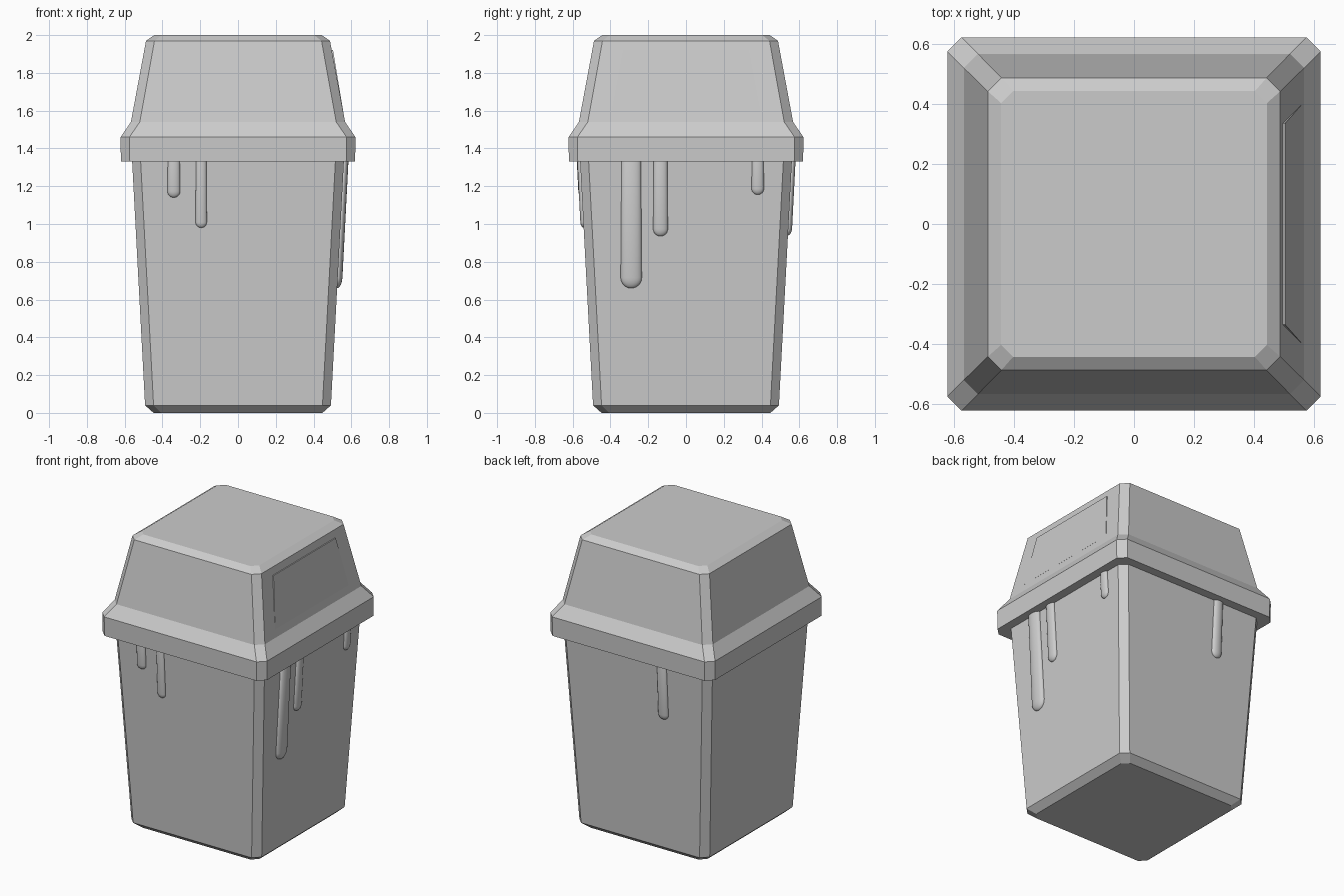
import bpy, bmesh, math
from mathutils import Matrix, Vector

if "Cube" in bpy.data.objects:
    bpy.data.objects.remove(bpy.data.objects["Cube"])


def finish(name, bm):
    bmesh.ops.recalc_face_normals(bm, faces=bm.faces[:])
    mesh = bpy.data.meshes.new(name)
    bm.to_mesh(mesh)
    bm.free()
    ob = bpy.data.objects.new(name, mesh)
    bpy.context.collection.objects.link(ob)
    return ob


def loft(name, levels):
    """Stack of squares with cut corners: (z, half width, corner cut)."""
    bm = bmesh.new()
    rings = []
    for z, h, c in levels:
        f = h - c
        pts = [(h, -f), (h, f), (f, h), (-f, h), (-h, f), (-h, -f), (-f, -h), (f, -h)]
        rings.append([bm.verts.new((x, y, z)) for x, y in pts])
    for a, b in zip(rings, rings[1:]):
        for i in range(8):
            j = (i + 1) % 8
            bm.faces.new((a[i], a[j], b[j], b[i]))
    bm.faces.new(rings[0])
    bm.faces.new(rings[-1])
    return finish(name, bm)


# Tapered bin and its overhanging lid
loft("bin_body", [(0, 0.447, 0.04), (0.04, 0.492, 0.045), (1.36, 0.562, 0.045)])
loft("lid", [(1.33, 0.62, 0.047), (1.46, 0.622, 0.047), (1.54, 0.567, 0.047),
             (1.97, 0.487, 0.045), (2.0, 0.443, 0.04)])


def lid_x(z):
    return 0.487 + (1.97 - z) * 0.08 / 0.43


# Swing flap on the right side, standing slightly proud at its top edge
bm = bmesh.new()
rings = []
for low, high in ((-0.01, -0.01), (0.0005, 0.007)):
    pts = [(lid_x(1.59) + low, -0.397, 1.59), (lid_x(1.59) + low, 0.397, 1.59),
           (lid_x(1.92) + high, 0.335, 1.92), (lid_x(1.92) + high, -0.335, 1.92)]
    rings.append([bm.verts.new(p) for p in pts])
for i in range(4):
    j = (i + 1) % 4
    bm.faces.new((rings[0][i], rings[0][j], rings[1][j], rings[1][i]))
bm.faces.new(rings[0])
bm.faces.new(rings[1])
finish("swing_flap", bm)


def drip(name, side, u, width, bottom, depth):
    """Flattened capsule lying on a sloping wall; side is the turn about z."""
    bm = bmesh.new()
    bmesh.ops.create_uvsphere(bm, u_segments=20, v_segments=12, radius=1)
    r = width / 2
    turn = Matrix.Rotation(side, 3, 'Z')
    for v in bm.verts:
        x, y, z = v.co
        height = bottom + r + z * r if z < 0.01 else 1.36 + z * 0.03
        slim = 1.0 if z < 0.01 else 0.94
        wall = 0.492 + (height - 0.04) * 0.053
        v.co = turn @ Vector((wall + x * depth, u + y * r * slim, height))
    ob = finish(name, bm)
    for p in ob.data.polygons:
        p.use_smooth = True


# Drips under the rim: u runs along the wall, to the left seen from inside
right, back, front = 0, math.pi / 2, -math.pi / 2
drip("right_drip_long", right, -0.29, 0.112, 0.66, 0.025)
drip("right_drip_middle", right, -0.135, 0.078, 0.935, 0.02)
drip("right_drip_short", right, 0.38, 0.066, 1.155, 0.018)
drip("front_drip_short", front, -0.34, 0.068, 1.14, 0.018)
drip("front_drip_long", front, -0.195, 0.06, 0.98, 0.016)
drip("back_drip", back, 0.21, 0.075, 0.94, 0.02)
